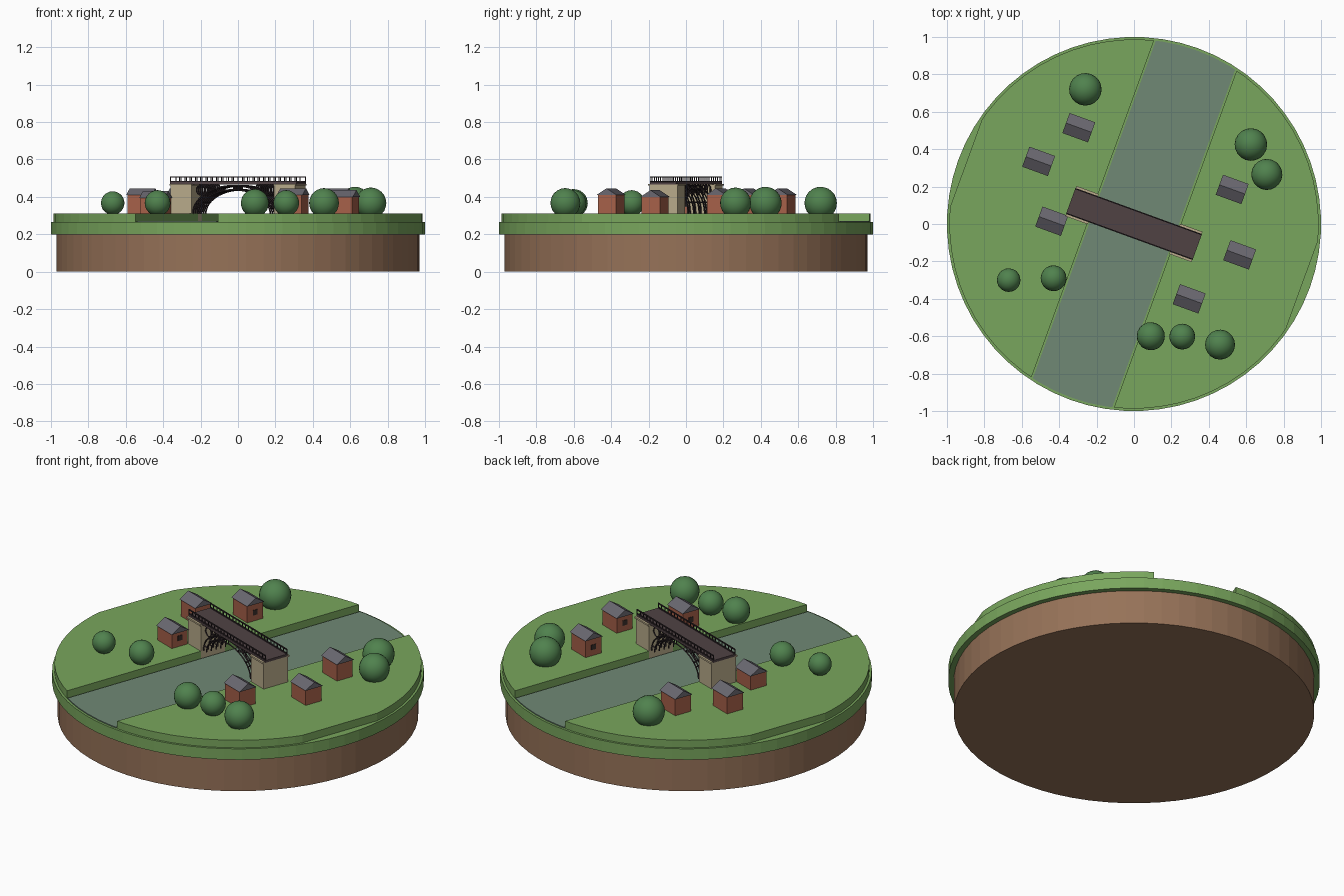
import bpy, bmesh, math
from mathutils import Matrix, Vector

cube = bpy.data.objects.get("Cube")
if cube:
    bpy.data.objects.remove(cube, do_unlink=True)

TURN = math.radians(-20)   # the bridge axis is local x, the river runs along local y
GROUND, BED = 0.31, 0.265
SPAN, DECK = 0.235, 0.47


def linear(c):
    c /= 255
    return c / 12.92 if c <= 0.04045 else ((c + 0.055) / 1.055) ** 2.4


def material(name, *rgb):
    m = bpy.data.materials.new(name)
    m.use_nodes = True
    color = [linear(c) for c in rgb] + [1]
    m.diffuse_color = color
    bsdf = m.node_tree.nodes["Principled BSDF"]
    bsdf.inputs["Base Color"].default_value = color
    bsdf.inputs["Roughness"].default_value = 0.9
    return m


soil = material("soil brown", 150, 114, 88)
grass = material("grass green", 121, 166, 93)
water = material("river grey green", 112, 137, 117)
stone = material("pale stone", 184, 170, 138)
brick = material("brick red", 166, 96, 73)
slate = material("slate grey", 106, 104, 112)
planks = material("dark planks", 80, 66, 68)
iron = material("dark iron", 52, 42, 46)
leaves = material("leaf green", 80, 130, 78)
glass = material("window dark", 58, 46, 42)


def place(name, data, mat, x=0, y=0):
    ob = bpy.data.objects.new(name, data)
    bpy.context.collection.objects.link(ob)
    ob.location = (x, y, 0)
    ob.rotation_euler.z = TURN
    data.materials.append(mat)
    return ob


def finish(name, bm, mat, x=0, y=0):
    bmesh.ops.recalc_face_normals(bm, faces=bm.faces)
    mesh = bpy.data.meshes.new(name)
    bm.to_mesh(mesh)
    bm.free()
    return place(name, mesh, mat, x, y)


def box(bm, x0, x1, y0, y1, z0, z1):
    size = Vector((x1 - x0, y1 - y0, z1 - z0))
    mid = Vector((x0 + x1, y0 + y1, z0 + z1)) / 2
    bmesh.ops.create_cube(bm, size=1, matrix=Matrix.Translation(mid) @ Matrix.Diagonal(size.to_4d()))


def disc(radius, z0, z1):
    bm = bmesh.new()
    bmesh.ops.create_cone(bm, cap_ends=True, segments=64, radius1=radius, radius2=radius,
                          depth=z1 - z0, matrix=Matrix.Translation((0, 0, (z0 + z1) / 2)))
    return bm


def trim(bm, x0, x1):
    # keep only the slice of a disc between two parallel planes
    for x, side in ((x0, -1), (x1, 1)):
        geom = bm.verts[:] + bm.edges[:] + bm.faces[:]
        cut = bmesh.ops.bisect_plane(bm, geom=geom, plane_co=(x, 0, 0),
                                     plane_no=(side, 0, 0), clear_outer=True)
        edges = [e for e in cut["geom_cut"] if isinstance(e, bmesh.types.BMEdge)]
        bmesh.ops.contextual_create(bm, geom=edges)
    return bm


# Round base, banks and river
finish("soil_base", disc(0.97, 0, 0.2), soil)
finish("grass_disc", disc(1.0, 0.2, BED), grass)
finish("left_bank", trim(disc(0.987, BED, GROUND), SPAN, 0.955), grass)
finish("right_bank", trim(disc(0.987, BED, GROUND), -0.955, -SPAN), grass)
finish("river", trim(disc(0.987, BED, BED + 0.006), -0.226, 0.226), water)

# Stone abutments with a slim cap
for side, name in ((1, "left_abutment"), (-1, "right_abutment")):
    bm = bmesh.new()
    for x0, x1, y, z0, z1 in ((SPAN, 0.354, 0.08, BED, 0.46), (0.232, 0.358, 0.086, 0.46, DECK)):
        xs = sorted((side * x0, side * x1))
        box(bm, *xs, -y, y, z0, z1)
    finish(name, bm, stone)

# Deck
bm = bmesh.new()
box(bm, -0.36, 0.36, -0.074, 0.074, DECK - 0.004, DECK + 0.01)
finish("bridge_deck", bm, planks)

# Railings
bm = bmesh.new()
for y in (-0.07, 0.07):
    for z in (DECK + 0.01, 0.504):
        box(bm, -0.36, 0.36, y - 0.003, y + 0.003, z, z + 0.006)
    for i in range(25):
        x = -0.3575 + i * 0.715 / 24
        box(bm, x - 0.002, x + 0.002, y - 0.002, y + 0.002, DECK, 0.506)
finish("railings", bm, iron)

# Iron arch ribs with spandrel rings
curve = bpy.data.curves.new("arch_ribs", "CURVE")
curve.dimensions = "3D"
curve.bevel_depth = 0.0045
curve.bevel_resolution = 0


def tube(points, cyclic=False):
    s = curve.splines.new("POLY")
    s.points.add(len(points) - 1)
    for p, co in zip(s.points, points):
        p.co = (*co, 1)
    s.use_cyclic_u = cyclic


def arc(y, width, rise, t):
    return (width * math.cos(t), y, GROUND + rise * math.sin(t))


OUTER, INNER = (0.234, 0.15), (0.206, 0.128)
for k in range(5):
    y = -0.062 + k * 0.031
    angles = [math.pi * i / 28 for i in range(29)]
    for width, rise in (OUTER, INNER):
        tube([arc(y, width, rise, t) for t in angles])
    for t in angles[2:-1:4]:
        tube([arc(y, *OUTER, t), arc(y, *INNER, t)])
    for side in (-1, 1):
        for x, z, r in ((0.187, 0.437, 0.026), (0.14, 0.452, 0.013)):
            tube([(side * x + r * math.cos(a), y, z + r * math.sin(a))
                  for a in (math.tau * i / 16 for i in range(16))], True)
# Cross ties between the ribs
for t in (0.5, 1.1, math.pi - 1.1, math.pi - 0.5):
    tube([arc(-0.062, *INNER, t), arc(0.062, *INNER, t)])
place("arch_ribs", curve, iron)


# Brick cottages with prism roofs, windows facing the river
def cottage(n, x, y, eaves):
    bm = bmesh.new()
    box(bm, -0.067, 0.067, -0.052, 0.052, GROUND, eaves)
    finish(f"cottage_{n}_walls", bm, brick, x, y)
    bm = bmesh.new()
    ends = [[bm.verts.new((ex, ry, eaves + rz)) for ry, rz in ((-0.057, 0), (0.057, 0), (0, 0.036))]
            for ex in (-0.073, 0.073)]
    a, b = ends
    bm.faces.new(a)
    bm.faces.new(b)
    for i in range(3):
        j = (i + 1) % 3
        bm.faces.new((a[i], a[j], b[j], b[i]))
    finish(f"cottage_{n}_roof", bm, slate, x, y)
    bm = bmesh.new()
    face = 0.067 if x < 0 else -0.067
    box(bm, face - 0.003, face + 0.003, -0.015, 0.015, 0.345, 0.375)
    finish(f"cottage_{n}_window", bm, glass, x, y)


for n, spot in enumerate(((-0.295, 0.515, 0.41), (-0.51, 0.335, 0.41), (-0.44, 0.015, 0.395),
                          (0.525, 0.185, 0.41), (0.565, -0.165, 0.4), (0.295, -0.4, 0.41)), 1):
    cottage(n, *spot)

# Round trees
for n, (x, y, r) in enumerate(((-0.26, 0.72, 0.087), (0.625, 0.425, 0.087), (0.71, 0.265, 0.083),
                               (-0.67, -0.3, 0.063), (-0.43, -0.29, 0.069), (0.09, -0.6, 0.075),
                               (0.258, -0.602, 0.069), (0.46, -0.645, 0.08)), 1):
    bm = bmesh.new()
    bmesh.ops.create_icosphere(bm, subdivisions=3, radius=r, matrix=Matrix.Translation((0, 0, 0.367)))
    for f in bm.faces:
        f.smooth = True
    finish(f"tree_{n}", bm, leaves, x, y)
